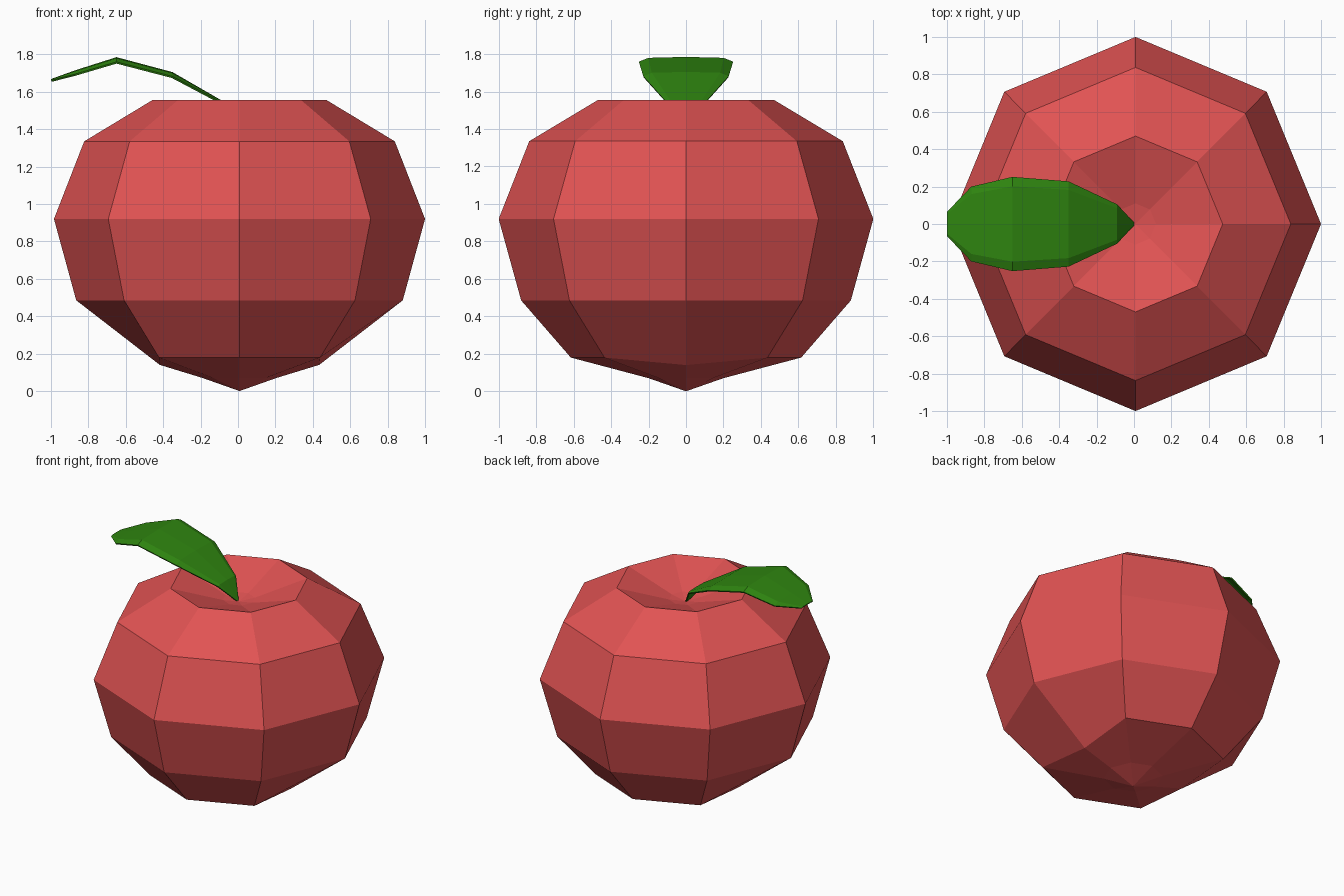
import bpy, bmesh, math

if "Cube" in bpy.data.objects:
    bpy.data.objects.remove(bpy.data.objects["Cube"])

def material(name, rgb):
    m = bpy.data.materials.new(name)
    m.diffuse_color = (*rgb, 1)
    m.use_nodes = True
    m.node_tree.nodes["Principled BSDF"].inputs["Base Color"].default_value = m.diffuse_color
    return m

def make_object(name, bm, mat):
    bmesh.ops.recalc_face_normals(bm, faces=bm.faces)
    me = bpy.data.meshes.new(name)
    bm.to_mesh(me)
    bm.free()
    me.materials.append(mat)
    ob = bpy.data.objects.new(name, me)
    bpy.context.collection.objects.link(ob)
    return ob

def bridge(bm, a, b, closed):
    n = len(a)
    for i in range(n if closed else n - 1):
        j = (i + 1) % n
        bm.faces.new((a[i], a[j], b[j], b[i]))

red = material("apple red", (0.75, 0.086, 0.086))
green = material("leaf green", (0.028, 0.235, 0.005))

# Apple body: eight-sided lathe, bottom tip to the dimple; (radius, z)
SIDES = 8
profile = [(0.2, 0.07), (0.615, 0.18), (0.88, 0.485), (1.0, 0.92),
           (0.837, 1.335), (0.47, 1.555), (0.11, 1.44)]
bm = bmesh.new()
rings = []
for level, (r, z) in enumerate(profile):
    ring = []
    for k in range(SIDES):
        a = k * math.tau / SIDES
        rr, zz = r, z
        if level == 1 and k % 4 == 0:      # lower ring is pinched on left and right
            rr, zz = 0.43, 0.14
        ring.append(bm.verts.new((0.008 + 0.992 * rr * math.cos(a), rr * math.sin(a), zz)))
    rings.append(ring)
for a, b in zip(rings, rings[1:]):
    bridge(bm, a, b, True)
for ring, z in ((rings[0], 0.0), (rings[-1], 1.42)):
    tip = bm.verts.new((0.008, 0, z))
    for i in range(SIDES):
        bm.faces.new((ring[i], ring[(i + 1) % SIDES], tip))
make_object("apple_body", bm, red)

# Leaf: arched strip with drooping edges; (x, half width, z)
spine = [(0.0, 0.008, 1.425), (-0.09, 0.105, 1.555), (-0.35, 0.228, 1.705),
         (-0.65, 0.252, 1.785), (-0.87, 0.2, 1.715), (-1.0, 0.065, 1.668)]
bm = bmesh.new()
rows = []
for x, w, z in spine:
    drop = 0.1 * w
    rows.append([bm.verts.new((x, w * t, z - d * drop))
                 for t, d in ((-1, 1), (-0.8, 0.2), (0, 0), (0.8, 0.2), (1, 1))])
for a, b in zip(rows, rows[1:]):
    bridge(bm, a, b, False)
leaf = make_object("leaf", bm, green)
if leaf.data.polygons[5].normal.z < 0:
    leaf.data.flip_normals()
thick = leaf.modifiers.new("thickness", 'SOLIDIFY')
thick.thickness = 0.01
thick.offset = -1
